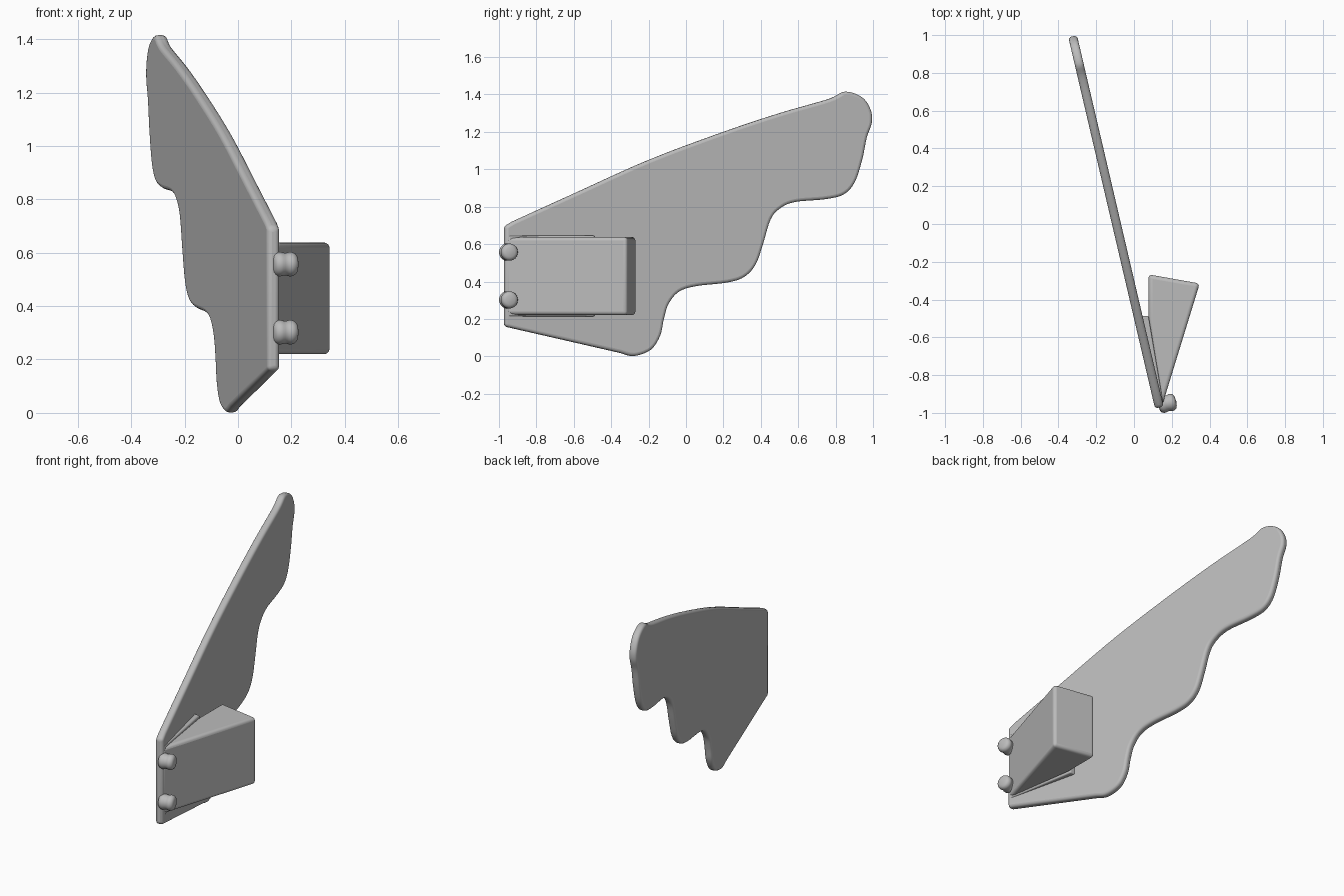
import bpy, bmesh, math
from mathutils import Vector, Matrix

cube = bpy.data.objects.get("Cube")
if cube:
    bpy.data.objects.remove(cube)

grey = bpy.data.materials.new("plain grey")
grey.use_nodes = True
colour = (0.5, 0.5, 0.5, 1)
grey.diffuse_color = colour
grey.node_tree.nodes["Principled BSDF"].inputs["Base Color"].default_value = colour


def finish(name, bm, bevel=0):
    """Turn a bmesh into a smooth-shaded object with rounded edges."""
    bmesh.ops.recalc_face_normals(bm, faces=bm.faces)
    mesh = bpy.data.meshes.new(name)
    bm.to_mesh(mesh)
    bm.free()
    mesh.materials.append(grey)
    obj = bpy.data.objects.new(name, mesh)
    bpy.context.collection.objects.link(obj)
    if bevel:
        mod = obj.modifiers.new("rounded edges", "BEVEL")
        mod.width = bevel
        mod.segments = 4
        mod.limit_method = "ANGLE"
        mod.angle_limit = math.radians(40)
    bpy.ops.object.select_all(action="DESELECT")
    obj.select_set(True)
    bpy.context.view_layer.objects.active = obj
    bpy.ops.object.shade_smooth_by_angle(angle=math.radians(40))
    return obj


def prism(name, points, direction, bevel):
    """Extrude a closed outline of 3D points."""
    bm = bmesh.new()
    face = bm.faces.new([bm.verts.new(p) for p in points])
    side = bmesh.ops.extrude_face_region(bm, geom=[face])["geom"]
    moved = [v for v in side if isinstance(v, bmesh.types.BMVert)]
    bmesh.ops.translate(bm, verts=moved, vec=direction)
    return finish(name, bm, bevel)


def spline(points, steps=5):
    """Catmull-Rom curve through the points."""
    pts = [Vector(p) for p in points]
    pts = [2 * pts[0] - pts[1]] + pts + [2 * pts[-1] - pts[-2]]
    out = []
    for a, b, c, d in zip(pts, pts[1:], pts[2:], pts[3:]):
        for i in range(steps):
            t = i / steps
            out.append(0.5 * (2 * b + (c - a) * t + (2 * a - 5 * b + 4 * c - d) * t * t
                              + (3 * b - a - 3 * c + d) * t ** 3))
    return out + [pts[-2]]


# Wing plate: scalloped outline (y, z) laid on a slanting upright plane
SLOPE = -0.2335
normal = Vector((1, -SLOPE, 0)).normalized()
THICK = 0.047

edge = spline([
    (-0.93, 0.72), (-0.6, 0.87), (-0.2, 1.05), (0.2, 1.20), (0.5, 1.30), (0.76, 1.375),
    (0.85, 1.415), (0.94, 1.385), (0.985, 1.32), (0.992, 1.25), (0.965, 1.17),
    (0.94, 1.05), (0.90, 0.93), (0.84, 0.865), (0.74, 0.84), (0.58, 0.825), (0.50, 0.79),
    (0.45, 0.73), (0.41, 0.60), (0.37, 0.49), (0.31, 0.425), (0.22, 0.395),
    (0.05, 0.375), (-0.04, 0.345), (-0.095, 0.28), (-0.12, 0.2), (-0.14, 0.11),
    (-0.19, 0.035), (-0.28, 0.002), (-0.36, 0.02)])
outline = [Vector((-0.972, 0.16)), Vector((-0.972, 0.695))] + edge
wing = [Vector((0.135 + SLOPE * (y + 0.975), y, z)) - normal * THICK / 2 for y, z in outline]
prism("wing_plate", wing, normal * THICK, 0.017)

# Wedge-shaped mounting block
block = [(0.148, -0.965), (0.348, -0.315), (0.077, -0.267), (0.077, -0.5)]
prism("wedge_block", [(x, y, 0.22) for x, y in block], Vector((0, 0, 0.418)), 0.02)

# Thin hinge leaf between the wing and the block
leaf = [(0.025, -0.488), (0.077, -0.488), (0.155, -0.95), (0.13, -0.95)]
prism("hinge_leaf", [(x, y, 0.214) for x, y in leaf], Vector((0, 0, 0.431)), 0.008)

# Two hinge knobs: lathed rounded barrels with a waist, pointing off the plate
profile = spline([(-0.05, 0), (-0.045, 0.034), (-0.025, 0.046), (0, 0.042),
                  (0.022, 0.046), (0.042, 0.034), (0.048, 0)], 3)
turn = Vector((1, 0, 0)).rotation_difference(normal).to_matrix().to_4x4()
for name, z in (("lower_knob", 0.302), ("upper_knob", 0.557)):
    bm = bmesh.new()
    verts = [bm.verts.new((x, max(r, 0), 0)) for x, r in profile]
    edges = [bm.edges.new(pair) for pair in zip(verts, verts[1:])]
    bmesh.ops.spin(bm, geom=verts + edges, cent=(0, 0, 0), axis=(1, 0, 0),
                   angle=math.tau, steps=32, use_merge=True)
    bmesh.ops.remove_doubles(bm, verts=bm.verts, dist=0.0005)
    bmesh.ops.transform(bm, verts=bm.verts,
                        matrix=Matrix.Translation((0.177, -0.949, z)) @ turn)
    finish(name, bm)
